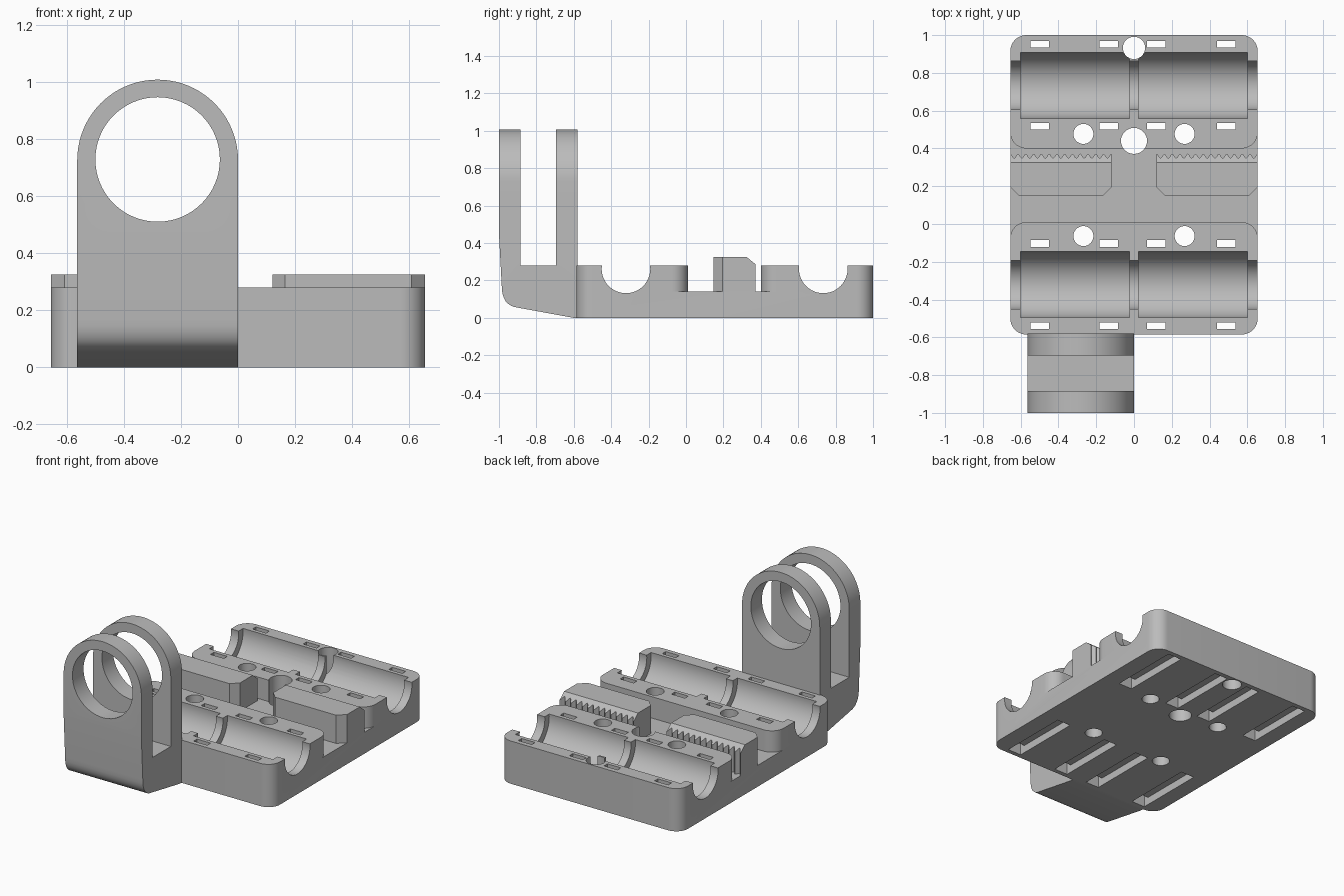
import bpy, bmesh, math
from mathutils import Vector

cube = bpy.data.objects.get("Cube")
if cube:
    bpy.data.objects.remove(cube, do_unlink=True)

grey = bpy.data.materials.new("printed_grey")
grey.use_nodes = True
GREY = (0.5, 0.5, 0.5, 1)
grey.diffuse_color = GREY
for node in grey.node_tree.nodes:
    if node.type == 'BSDF_PRINCIPLED':
        node.inputs["Base Color"].default_value = GREY


def prism(name, pts, axis, lo, hi):
    """Extrude a flat outline along an axis from lo to hi."""
    place = {'x': lambda a, b, d: (d, a, b),
             'y': lambda a, b, d: (a, d, b),
             'z': lambda a, b, d: (a, b, d)}[axis]
    bm = bmesh.new()
    face = bm.faces.new([bm.verts.new(place(a, b, lo)) for a, b in pts])
    grown = bmesh.ops.extrude_face_region(bm, geom=[face], use_keep_orig=True)
    move = Vector(place(0, 0, hi - lo))
    for v in grown["geom"]:
        if isinstance(v, bmesh.types.BMVert):
            v.co += move
    bmesh.ops.recalc_face_normals(bm, faces=bm.faces)
    mesh = bpy.data.meshes.new(name)
    bm.to_mesh(mesh)
    bm.free()
    mesh.materials.append(grey)
    obj = bpy.data.objects.new(name, mesh)
    bpy.context.collection.objects.link(obj)
    return obj


def arc(cx, cy, r, start, end, n):
    angles = [math.radians(start + (end - start) * i / n) for i in range(n + 1)]
    return [(cx + r * math.cos(a), cy + r * math.sin(a)) for a in angles]


def cylinder(axis, cx, cy, r, lo, hi, n=48):
    return prism("cutter", arc(cx, cy, r, 0, 360, n)[:-1], axis, lo, hi)


def combine(obj, tool, operation='DIFFERENCE'):
    mod = obj.modifiers.new("bool", 'BOOLEAN')
    mod.operation, mod.solver, mod.object = operation, 'EXACT', tool
    bpy.context.view_layer.objects.active = obj
    bpy.ops.object.modifier_apply(modifier=mod.name)
    bpy.data.objects.remove(tool, do_unlink=True)


def smooth(obj):
    bpy.ops.object.select_all(action='DESELECT')
    obj.select_set(True)
    bpy.context.view_layer.objects.active = obj
    bpy.ops.object.shade_smooth_by_angle(angle=math.radians(30))


# Carriage body: rounded slab
W, BACK, FRONT, TOP, FLOOR, R = 0.655, 1.0, -0.585, 0.28, 0.14, 0.085
ix = W - R
outline = (arc(ix, BACK - R, R, 0, 90, 10) + arc(-ix, BACK - R, R, 90, 180, 10)
           + arc(-ix, FRONT + R, R, 180, 270, 10) + arc(ix, FRONT + R, R, 270, 360, 10))
body = prism("carriage_body", outline, 'z', 0, TOP)

# Belt channel across the middle, flaring around the block corners
y0, y1, far = 0.01, 0.40, 0.8
channel = ([(-far, y0 - R)] + arc(-ix, y0 - R, R, 180, 90, 10)
           + arc(ix, y0 - R, R, 90, 0, 10) + [(far, y0 - R), (far, y1 + R)]
           + arc(ix, y1 + R, R, 0, -90, 10) + arc(-ix, y1 + R, R, 270, 180, 10)
           + [(-far, y1 + R)])
combine(body, prism("cutter", channel, 'z', FLOOR, 0.5))

# Bearing seats: narrow rod bore with two wide pockets per row, and tie slots
for yc in (-0.321, 0.734):
    combine(body, cylinder('x', yc, 0.262, 0.13, -far, far))
    for lo, hi in ((-0.6, -0.025), (0.025, 0.6)):
        combine(body, cylinder('x', yc, 0.262, 0.176, lo, hi))
    out, inn, roof = 0.235, 0.2, 0.05
    staple = [(-out, -0.1), (out, -0.1), (out, 0.4), (inn, 0.4),
              (inn, roof), (-inn, roof), (-inn, 0.4), (-out, 0.4)]
    for x in (-0.5, -0.133, 0.117, 0.488):
        combine(body, prism("cutter", [(yc + a, b) for a, b in staple],
                            'x', x - 0.049, x + 0.049))

# Vertical screw holes
for x, y, r in ((0, 0.932, 0.059), (0, 0.44, 0.069), (-0.268, 0.477, 0.053),
                (0.268, 0.477, 0.053), (-0.268, -0.064, 0.053), (0.268, -0.064, 0.053)):
    combine(body, cylinder('z', x, y, r, -0.1, 0.5, 32))
smooth(body)

# Toothed belt clamps, one on each side
side_profile = [(0.1, 0.13), (0.5, 0.13), (0.5, 0.161), (0.325, 0.325), (0.1, 0.325)]
side_profile[2:3] = [(0.5, 0.2), (0.38, 0.28)]
TEETH, STEPS = 13, 6
for name, s in (("left_belt_clamp", 1), ("right_belt_clamp", -1)):
    x_in, x_out = 0.12, W
    plan = [(x_out, 0.195), (x_out - 0.047, 0.148), (x_in + 0.045, 0.148), (x_in, 0.193)]
    for i in range(TEETH * STEPS + 1):
        t = i / (TEETH * STEPS)
        plan.append((x_in + (x_out - x_in) * t,
                     0.36 + 0.012 * math.cos(2 * math.pi * TEETH * t)))
    clamp = prism(name, [(s * a, b) for a, b in plan], 'z', 0.13, 0.5)
    combine(clamp, prism("cutter", [(a, b - 0.01 if b < FLOOR else b) for a, b in side_profile],
                         'x', -far, far), 'INTERSECT')
    smooth(clamp)

# Motor mount: forked side profile trimmed to a round-topped outline
bend = []
for i in range(9):
    t = i / 8
    u = 1 - t
    bend.append((-0.9 * u * u - 0.985 * (2 * u * t + t * t),
                 0.055 * u * u + 0.065 * 2 * u * t + 0.17 * t * t))
fork = ([(-0.57, 0), (-0.6, 0)] + bend
        + [(-1.0, 0.45), (-1.0, 1.2), (-0.885, 1.2), (-0.885, TOP),
           (-0.695, TOP), (-0.695, 1.2), (-0.58, 1.2), (-0.58, 0.2), (-0.57, 0.2)])
mount = prism("motor_mount", fork, 'x', -0.8, 0.2)
cx, cz, r = -0.2815, 0.726, 0.2815
arch = [(cx - r, -0.1), (cx + r, -0.1)] + arc(cx, cz, r, 0, 180, 40)
combine(mount, prism("cutter", arch, 'y', -1.2, -0.4), 'INTERSECT')
combine(mount, cylinder('y', cx, cz + 0.002, 0.218, -1.2, -0.4, 64))
smooth(mount)
